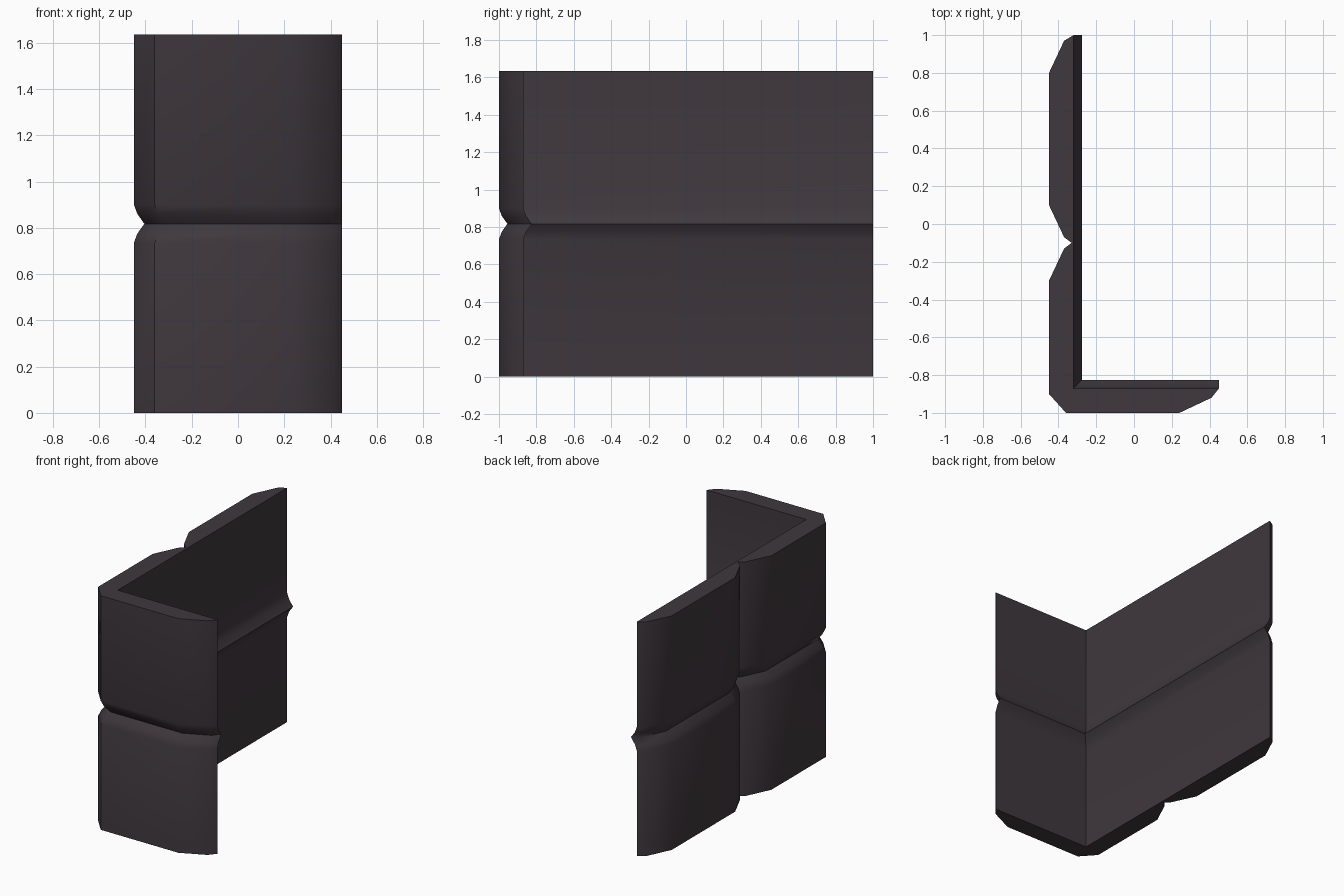
import bpy, bmesh, math

if "Cube" in bpy.data.objects:
    bpy.data.objects.remove(bpy.data.objects["Cube"])

# Plan outline of the corner wall: (x, y, groove shift in x, groove shift in y)
outline = [
    (-0.32, 1.0, 1, 0), (-0.37, 0.97, 1, 0), (-0.45, 0.8, 1, 0),
    (-0.45, 0.1, 1, 0), (-0.37, -0.07, 1, 0), (-0.33, -0.1, 1, 0),
    (-0.37, -0.13, 1, 0), (-0.45, -0.3, 1, 0), (-0.45, -0.9, 1, 1),
    (-0.36, -1.0, 1, 1), (0.24, -1.0, 0, 1), (0.41, -0.92, 0, 1),
    (0.45, -0.87, 0, 1), (-0.32, -0.87, 1, 1),
]
# Height levels with the inward shift of the groove
levels = [(0, 0), (0.735, 0), (0.775, 0.015), (0.8175, 0.045),
          (0.86, 0.015), (0.90, 0), (1.635, 0)]

bm = bmesh.new()
rings = [[bm.verts.new((x + sx * d, y + sy * d, z)) for x, y, sx, sy in outline]
         for z, d in levels]
n = len(outline)
# Wall sides
for a, b in zip(rings, rings[1:]):
    for i in range(n):
        j = (i + 1) % n
        bm.faces.new((a[i], a[j], b[j], b[i]))
# Bottom and top caps
bm.faces.new(rings[0][::-1])
bm.faces.new(rings[-1])
bmesh.ops.recalc_face_normals(bm, faces=bm.faces[:])
mesh = bpy.data.meshes.new("corner_wall")
bm.to_mesh(mesh)
bm.free()

wall = bpy.data.objects.new("corner_wall", mesh)
bpy.context.collection.objects.link(wall)
mat = bpy.data.materials.new("dark plum grey")
mat.diffuse_color = (0.05, 0.039, 0.047, 1)
mat.use_nodes = True
mat.node_tree.nodes["Principled BSDF"].inputs["Base Color"].default_value = mat.diffuse_color
mesh.materials.append(mat)

# Soft bevels, crisp corners
bpy.context.view_layer.objects.active = wall
wall.select_set(True)
bpy.ops.object.shade_smooth_by_angle(angle=math.radians(40))
